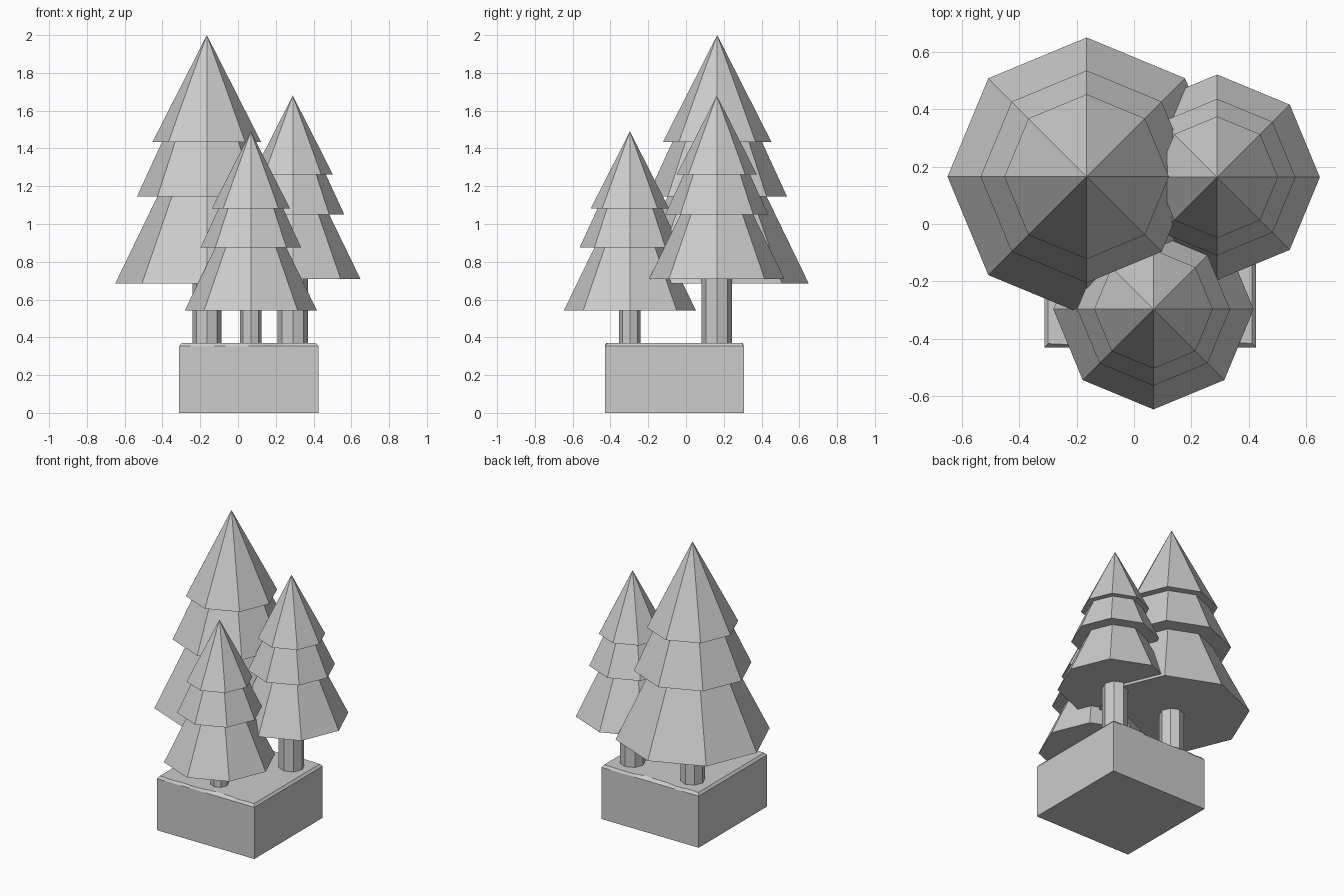
import bpy, bmesh, random
from math import cos, sin, pi

if "Cube" in bpy.data.objects:
    bpy.data.objects.remove(bpy.data.objects["Cube"])

random.seed(4)


def stack(name, loops):
    """Closed mesh skinned between equal-length vertex loops; a 1-point loop is an apex."""
    bm = bmesh.new()
    rings = [[bm.verts.new(p) for p in loop] for loop in loops]
    for a, b in zip(rings, rings[1:]):
        n = len(a)
        for i in range(n):
            j = (i + 1) % n
            if len(b) == 1:
                bm.faces.new((a[i], a[j], b[0]))
            else:
                bm.faces.new((a[i], a[j], b[j], b[i]))
    bm.faces.new(rings[0][::-1])
    if len(rings[-1]) > 2:
        bm.faces.new(rings[-1])
    bmesh.ops.recalc_face_normals(bm, faces=bm.faces)
    mesh = bpy.data.meshes.new(name)
    bm.to_mesh(mesh)
    bm.free()
    ob = bpy.data.objects.new(name, mesh)
    bpy.context.collection.objects.link(ob)
    return ob


def octagon(x, y, z, r):
    if r == 0:
        return [(x, y, z)]
    return [(x + r * cos(k * pi / 4), y + r * sin(k * pi / 4), z) for k in range(8)]


# Foliage profile (radius, depth below the tip), bottom to top: three tiers
TIERS = [(0.485, 1.315), (0.262, 0.855), (0.37, 0.855),
         (0.237, 0.565), (0.287, 0.565), (0, 0)]


def tree(name, x, y, tip, scale, trunk_r):
    stack(name + "_foliage",
          [octagon(x, y, tip - d * scale, r * scale) for r, d in TIERS])
    top = tip - 1.315 * scale + 0.01
    stack(name + "_trunk", [octagon(x, y, 0.355, trunk_r), octagon(x, y, top, trunk_r)])


# Trees
tree("tall_tree", -0.165, 0.165, 2.0, 1.0, 0.077)
tree("right_tree", 0.29, 0.163, 1.68, 0.738, 0.08)
tree("front_tree", 0.068, -0.297, 1.49, 0.72, 0.057)

# Ground block: chamfered top, with a chipped rim along the front and back
X0, X1, Y0, Y1 = -0.312, 0.425, -0.43, 0.308
N, INSET = 12, 0.013


def outline(z):
    xs = [X0 + (X1 - X0) * i / N for i in range(N + 1)]
    return [(x, Y0, z) for x in xs] + [(x, Y1, z) for x in reversed(xs)]


rim = outline(0.353)
top = []
for x, y, z in rim:
    corner = x in (X0, X1)
    d = INSET if corner else random.uniform(0.006, 0.026)
    tx = min(max(x, X0 + INSET), X1 - INSET)
    top.append((tx, y + d if y == Y0 else y - d, 0.369))
stack("ground_block", [outline(0), rim, top])
